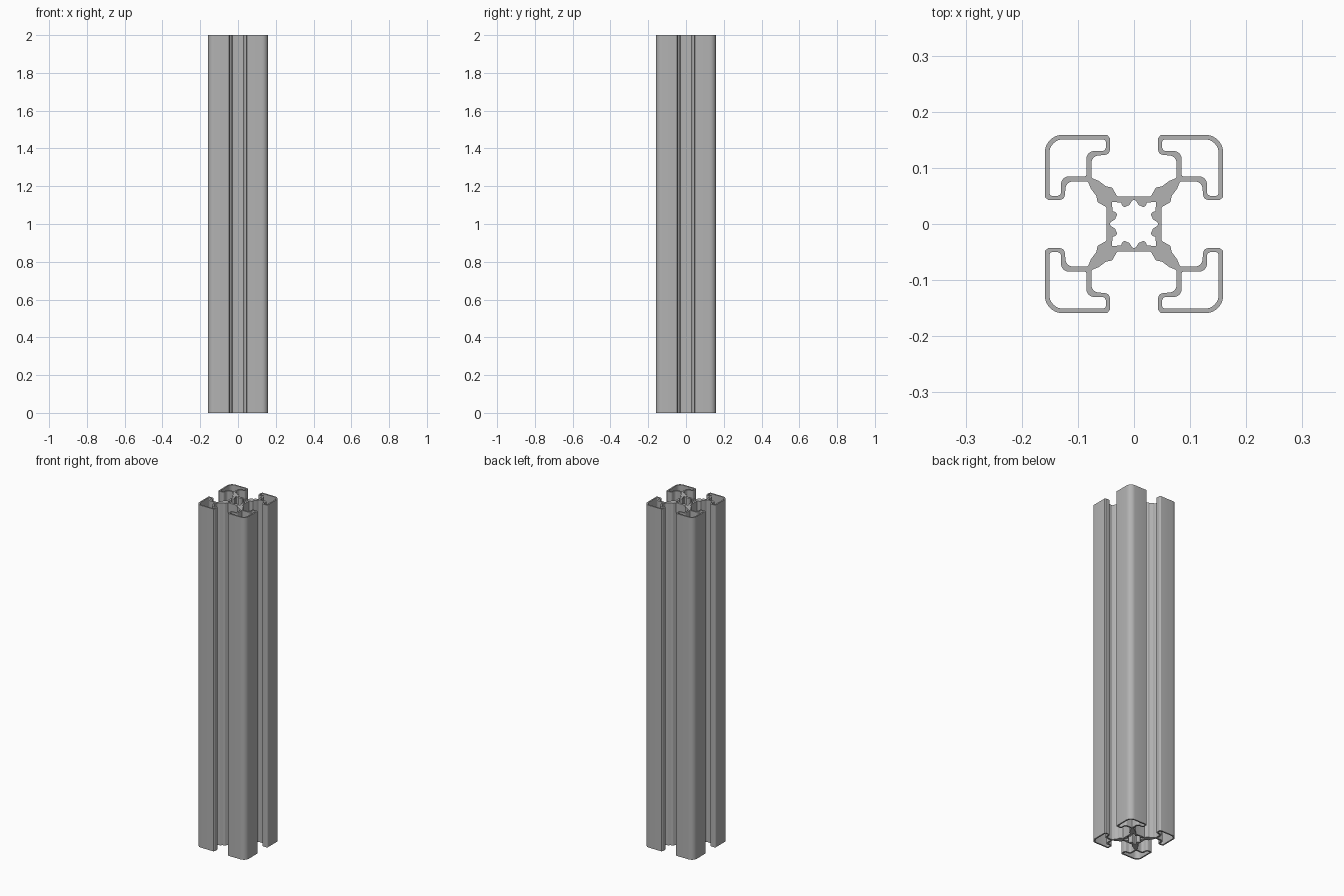
import bpy
import bmesh
import math
from mathutils import Vector

if "Cube" in bpy.data.objects:
    bpy.data.objects.remove(bpy.data.objects["Cube"], do_unlink=True)

UNIT = 0.001   # profile points are in thousandths: (x, y, corner radius)
LENGTH = 2.0

# One eighth of each outline, from the slot axis or hook lip to the diagonal
SHELL = [(30, 49, 3), (39, 65, 5), (50, 67, 5), (63, 77, 5), (76, 82, 5),
         (76, 121, 14), (43, 124, 9), (43, 153, 3), (48, 159, 3)]
SHELL_CORNER = (159, 159, 32)
POCKET = [(85, 130, 14), (50, 130, 7), (50, 151, 6)]
POCKET_CORNER = (151, 151, 25)
BORE = [(0, 43, 0), (4, 41, 0), (8, 34, 2), (17, 30, 2), (21, 33, 2),
        (23, 38, 2), (32, 39, 0)]
BORE_CORNER = (40, 40, 2)


def mirror_diagonal(points, corner):
    """Complete a quadrant by swapping x and y about the diagonal."""
    return points + [corner] + [(y, x, r) for x, y, r in reversed(points)]


def quarter_turn(points, turns):
    for _ in range(turns):
        points = [(y, -x, r) for x, y, r in points]
    return points


def ring(quadrant):
    return [p for turn in range(4) for p in quarter_turn(quadrant, turn)]


def rounded(points):
    """Replace each corner of a closed outline by a tangent arc."""
    result = []
    for i, (x, y, radius) in enumerate(points):
        corner = Vector((x, y))
        before = Vector(points[i - 1][:2]) - corner
        after = Vector(points[(i + 1) % len(points)][:2]) - corner
        if radius == 0 or min(before.length, after.length) < 0.01:
            result.append(corner)
            continue
        half = before.angle(after) / 2
        reach = min(radius / math.tan(half), before.length * 0.48, after.length * 0.48)
        start = corner + before.normalized() * reach
        end = corner + after.normalized() * reach
        steps = 8 if radius > 10 else 4
        bisector = (before.normalized() + after.normalized()).normalized()
        centre = corner + bisector * (reach / math.cos(half))
        first, last = start - centre, end - centre
        sweep = first.angle_signed(last)
        for k in range(steps + 1):
            a = -sweep * k / steps
            c, s = math.cos(a), math.sin(a)
            result.append(centre + Vector((first.x * c - first.y * s,
                                           first.x * s + first.y * c)))
    return result


# Outer shell with four slots, four corner pockets and the toothed bore
pocket = mirror_diagonal(POCKET, POCKET_CORNER) + [(85, 85, 3)]
bore = mirror_diagonal(BORE, BORE_CORNER)[:-1]
outlines = [ring(mirror_diagonal(SHELL, SHELL_CORNER)), ring(bore)]
outlines += [quarter_turn(pocket, turn) for turn in range(4)]

# Fill the section and extrude it to full length
bm = bmesh.new()
for outline in outlines:
    verts = [bm.verts.new((p.x * UNIT, p.y * UNIT, 0)) for p in rounded(outline)]
    for a, b in zip(verts, verts[1:] + verts[:1]):
        bm.edges.new((a, b))
bmesh.ops.triangle_fill(bm, edges=bm.edges[:], use_beauty=True, normal=(0, 0, 1))
extruded = bmesh.ops.extrude_face_region(bm, geom=bm.faces[:], use_keep_orig=True)
top = [g for g in extruded["geom"] if isinstance(g, bmesh.types.BMVert)]
bmesh.ops.translate(bm, verts=top, vec=(0, 0, LENGTH))
bmesh.ops.recalc_face_normals(bm, faces=bm.faces[:])

mesh = bpy.data.meshes.new("slotted_rail")
bm.to_mesh(mesh)
bm.free()
rail = bpy.data.objects.new("slotted_rail", mesh)
bpy.context.collection.objects.link(rail)

# Plain aluminium grey
grey = bpy.data.materials.new("aluminium_grey")
grey.use_nodes = True
colour = (0.45, 0.45, 0.45, 1)
grey.diffuse_color = colour
grey.node_tree.nodes["Principled BSDF"].inputs["Base Color"].default_value = colour
mesh.materials.append(grey)

bpy.context.view_layer.objects.active = rail
rail.select_set(True)
bpy.ops.object.shade_smooth_by_angle(angle=math.radians(30))
